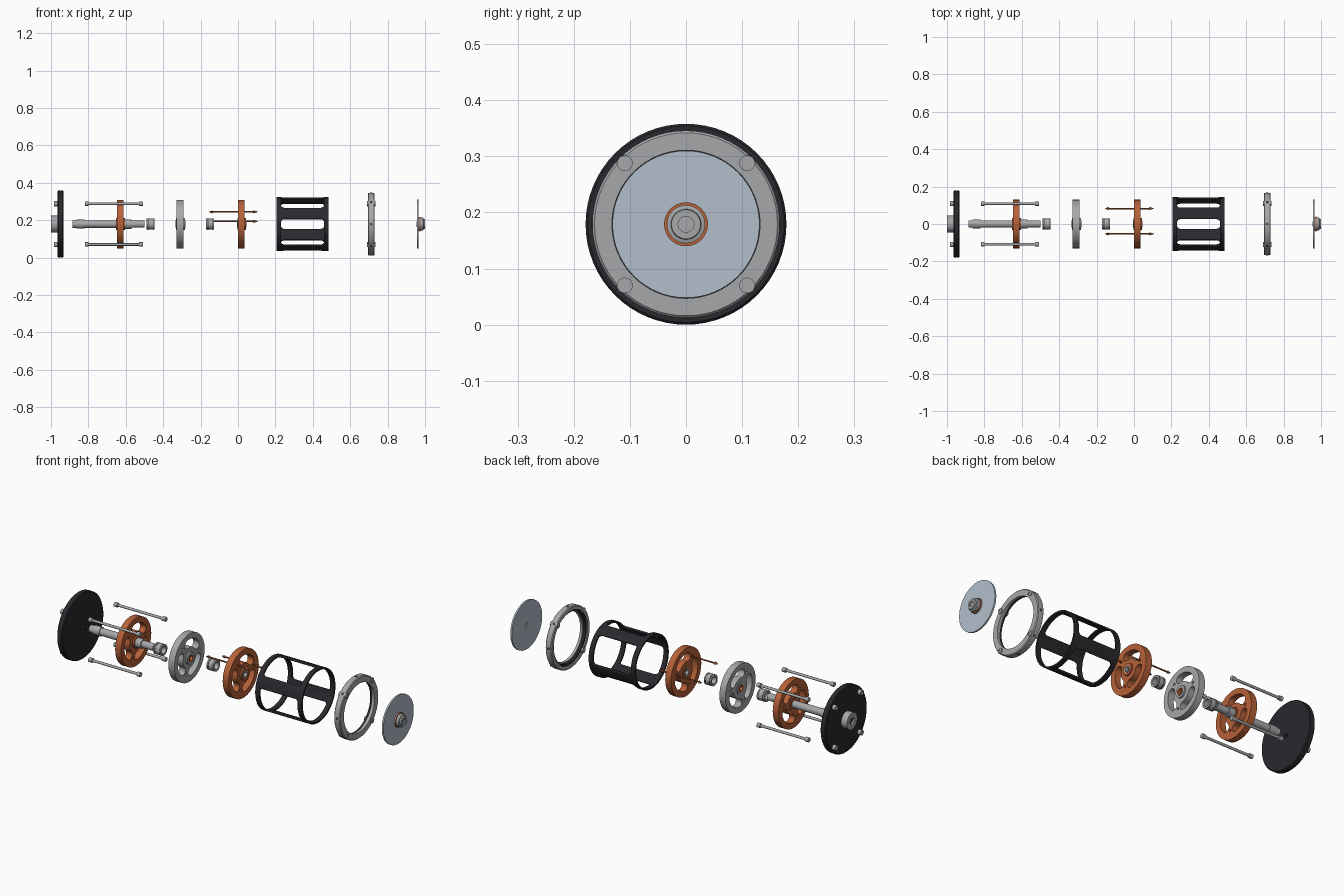
import bpy, bmesh
from math import cos, sin, pi, radians, sqrt
from mathutils import Matrix

if "Cube" in bpy.data.objects:
    bpy.data.objects.remove(bpy.data.objects["Cube"])

AXIS_Z = 0.179
SEGMENTS = 64


def material(name, r, g, b):
    m = bpy.data.materials.new(name)
    m.use_nodes = True
    m.diffuse_color = (r, g, b, 1)
    m.node_tree.nodes["Principled BSDF"].inputs["Base Color"].default_value = (r, g, b, 1)
    return m


BLACK = material("black coating", 0.022, 0.022, 0.027)
STEEL = material("steel grey", 0.38, 0.39, 0.4)
ORANGE = material("burnt orange", 0.47, 0.12, 0.04)
BLUE = material("pale blue steel", 0.45, 0.52, 0.6)
DARK = material("dark grey", 0.06, 0.065, 0.07)
COPPER = material("copper brown", 0.35, 0.09, 0.03)


def polar(x, r, a):
    """Point at radius r, angle a around the x axis; zero faces the front."""
    return (x, -r * cos(a), r * sin(a))


def add_mesh(name, mesh, mat, y=0, z=0):
    obj = bpy.data.objects.new(name, mesh)
    bpy.context.scene.collection.objects.link(obj)
    obj.location = (0, y, AXIS_Z + z)
    mesh.materials.clear()
    mesh.materials.append(mat)
    mesh.shade_smooth()
    mesh.set_sharp_from_angle(angle=radians(35))
    return obj


def lathe(name, profile, mat, y=0, z=0, n=SEGMENTS):
    """Turn a closed (x, radius) profile around the x axis."""
    bm = bmesh.new()
    rows = [[bm.verts.new(polar(x, r, 2 * pi * i / n)) for i in range(n)] for x, r in profile]
    for k in range(len(rows)):
        a, b = rows[k], rows[(k + 1) % len(rows)]
        if profile[k][1] == 0 and profile[(k + 1) % len(rows)][1] == 0:
            continue
        for i in range(n):
            j = (i + 1) % n
            bm.faces.new((a[i], a[j], b[j], b[i]))
    bmesh.ops.remove_doubles(bm, verts=bm.verts, dist=1e-5)
    bmesh.ops.recalc_face_normals(bm, faces=bm.faces)
    mesh = bpy.data.meshes.new(name)
    bm.to_mesh(mesh)
    bm.free()
    return add_mesh(name, mesh, mat, y, z)


def rod(name, x0, x1, r, mat, y=0, z=0, n=SEGMENTS):
    return lathe(name, [(x0, 0), (x0, r), (x1, r), (x1, 0)], mat, y, z, n)


def tube(name, x0, x1, r0, r1, mat, y=0, z=0, n=SEGMENTS):
    return lathe(name, [(x0, r0), (x0, r1), (x1, r1), (x1, r0)], mat, y, z, n)


def circle(r, cu=0, cv=0, n=SEGMENTS):
    return [(cu + r * cos(2 * pi * i / n), cv + r * sin(2 * pi * i / n)) for i in range(n)]


def kidney(mid, rc, half, spread):
    """Curved slot with round ends."""
    pts = []
    for side in (1, -1):
        for i in range(13):
            a = mid + side * spread * (i / 6 - 1)
            r = rc + side * half
            pts.append((r * cos(a), r * sin(a)))
        end = mid + side * spread
        for i in range(1, 8):
            t = end + (0 if side > 0 else pi) + pi * i / 8
            pts.append((rc * cos(end) + half * cos(t), rc * sin(end) + half * sin(t)))
    return pts


def plate(name, outlines, x0, x1, mat):
    """Flat plate across the x axis, with the later outlines cut as holes."""
    curve = bpy.data.curves.new(name, "CURVE")
    curve.dimensions = "2D"
    curve.fill_mode = "BOTH"
    curve.extrude = (x1 - x0) / 2
    for pts in outlines:
        s = curve.splines.new("POLY")
        s.points.add(len(pts) - 1)
        for p, (u, v) in zip(s.points, pts):
            p.co = (u, v, 0, 1)
        s.use_cyclic_u = True
    temp = bpy.data.objects.new(name + " outline", curve)
    bpy.context.scene.collection.objects.link(temp)
    deps = bpy.context.evaluated_depsgraph_get()
    mesh = bpy.data.meshes.new_from_object(temp.evaluated_get(deps))
    bpy.data.objects.remove(temp)
    mesh.transform(Matrix(((0, 0, -1, (x0 + x1) / 2), (-1, 0, 0, 0), (0, 1, 0, 0), (0, 0, 0, 1))))
    bm = bmesh.new()
    bm.from_mesh(mesh)
    bmesh.ops.remove_doubles(bm, verts=bm.verts, dist=1e-5)
    bmesh.ops.recalc_face_normals(bm, faces=bm.faces)
    bm.to_mesh(mesh)
    bm.free()
    return add_mesh(name, mesh, mat)


SPOKES = [radians(51 + 119 * k) for k in range(3)]
CORNERS = [(y, z) for y in (-0.109, 0.109) for z in (-0.109, 0.109)]


def wheel(name, x0, x1, mat, core):
    holes = [circle(0.13), circle(0.02)]
    for a in SPOKES:
        holes.append(circle(0.007, 0.084 * cos(a), 0.084 * sin(a), 16))
        holes.append(kidney(a + radians(60), 0.078, 0.022, radians(32)))
    plate(name, holes, x0, x1, mat)
    tube(name + " hub", x0 - 0.003, x1 + 0.009, 0.019, 0.032, mat)
    tube(name + " bush", x0 - 0.005, x1 + 0.011, 0.013, 0.0195, core)


def bearing(name, x0, x1):
    tube(name, x0, x1, 0.019, 0.03, STEEL)
    tube(name + " band", x0 + 0.006, x0 + 0.012, 0.029, 0.0306, DARK)
    tube(name + " seal", x1 - 0.009, x1 - 0.005, 0.029, 0.0306, DARK)


# End plate with hub and bolts
lathe("end plate", [(-0.965, 0.012), (-0.965, 0.175), (-0.961, 0.179), (-0.937, 0.179),
                    (-0.933, 0.175), (-0.933, 0.012)], BLACK)
tube("end plate hub", -1.0, -0.963, 0.018, 0.045, STEEL)
tube("end plate hub core", -0.99, -0.963, 0.008, 0.018, DARK)
for y, z in CORNERS:
    lathe("end plate bolt", [(-0.963, 0), (-0.963, 0.014), (-0.984, 0.014), (-0.984, 0.007),
                             (-0.974, 0.007), (-0.974, 0)], STEEL, y, z, 24)

# Stepped shaft
lathe("shaft", [(-0.885, 0), (-0.885, 0.02), (-0.864, 0.02), (-0.864, 0.024), (-0.82, 0.024),
                (-0.82, 0.02), (-0.61, 0.02), (-0.61, 0.025), (-0.57, 0.025), (-0.57, 0.019),
                (-0.5, 0.019), (-0.5, 0)], STEEL)

# Long tie bolts
for y, z in CORNERS:
    rod("tie bolt", -0.815, -0.51, 0.007, STEEL, y, z, 16)
    for x in (-0.818, -0.528):
        rod("tie bolt head", x, x + 0.02, 0.012, STEEL, y, z, 24)

# Wheels and bearings
wheel("rear wheel", -0.648, -0.613, ORANGE, STEEL)
bearing("rear bearing", -0.49, -0.446)
wheel("middle wheel", -0.328, -0.292, STEEL, ORANGE)
bearing("front bearing", -0.17, -0.128)
wheel("front wheel", -0.001, 0.034, ORANGE, STEEL)

# Thin pins with pointed ends
for a in SPOKES[:2]:
    _, py, pz = polar(0, 0.084, a)
    lathe("pin", [(-0.157, 0), (-0.138, 0.008), (-0.134, 0.004), (0.08, 0.004),
                  (0.084, 0.008), (0.109, 0)], COPPER, py, pz, 16)

# Cage: two rings joined by four flared bars
for x0, x1 in ((0.205, 0.231), (0.459, 0.485)):
    tube("cage ring", x0, x1, 0.136, 0.145, BLACK)


def cage_bar(mid):
    x0, x1, flare = 0.23, 0.46, 0.018
    steps = [i / 6 for i in range(7)]
    stations = [x0 + flare * s * s for s in steps] + [x1 - flare * s * s for s in reversed(steps)]
    bm = bmesh.new()
    rows = []
    for x in stations:
        d = flare - min(x - x0, x1 - x, flare)
        half = radians(13) + (flare - sqrt(max(flare ** 2 - d * d, 0))) / 0.145
        rows.append([bm.verts.new(polar(x, 0.145, mid + half * (j / 6 - 1))) for j in range(13)])
    for a, b in zip(rows, rows[1:]):
        for j in range(12):
            bm.faces.new((a[j], a[j + 1], b[j + 1], b[j]))
    bmesh.ops.recalc_face_normals(bm, faces=bm.faces)
    middle = bm.faces[:][len(bm.faces) // 2] if bm.faces.ensure_lookup_table() is None else None
    c = middle.calc_center_median()
    if middle.normal.y * c.y + middle.normal.z * c.z < 0:
        bmesh.ops.reverse_faces(bm, faces=bm.faces)
    mesh = bpy.data.meshes.new("cage bar")
    bm.to_mesh(mesh)
    bm.free()
    obj = add_mesh("cage bar", mesh, BLACK)
    solid = obj.modifiers.new("thickness", "SOLIDIFY")
    solid.thickness = 0.009
    solid.offset = -1


for k in range(4):
    cage_bar(radians(24 + 90 * k))

# Clamp ring with bolt seats, side screws and inner seal
lathe("clamp ring", [(0.694, 0.146), (0.694, 0.163), (0.698, 0.167), (0.726, 0.167),
                     (0.73, 0.163), (0.73, 0.132), (0.715, 0.132), (0.715, 0.146)], STEEL)
tube("clamp ring seal", 0.7, 0.7145, 0.137, 0.1465, BLACK)
for y, z in CORNERS:
    tube("bolt seat", 0.691, 0.734, 0.007, 0.014, STEEL, y, z, 24)
    rod("bolt socket", 0.692, 0.732, 0.0072, STEEL, y, z, 16)
for k in range(8):
    screw = rod("side screw", 0.16, 0.1685, 0.007, DARK, n=16)
    screw.data.transform(Matrix.Translation((0.712, 0, 0)) @ Matrix.Rotation(k * pi / 4, 4, "X")
                         @ Matrix.Rotation(pi / 2, 4, "Z"))

# Cover disc with stepped hub
tube("cover disc", 0.957, 0.966, 0.012, 0.131, BLUE)
lathe("cover hub", [(0.96, 0.014), (0.96, 0.038), (0.972, 0.038), (0.974, 0.034), (0.99, 0.034),
                    (0.992, 0.027), (1.0, 0.026), (1.0, 0.014)], STEEL)
rod("cover hub core", 0.955, 0.994, 0.0145, STEEL)
tube("cover hub washer", 0.9715, 0.975, 0.03, 0.039, ORANGE)
